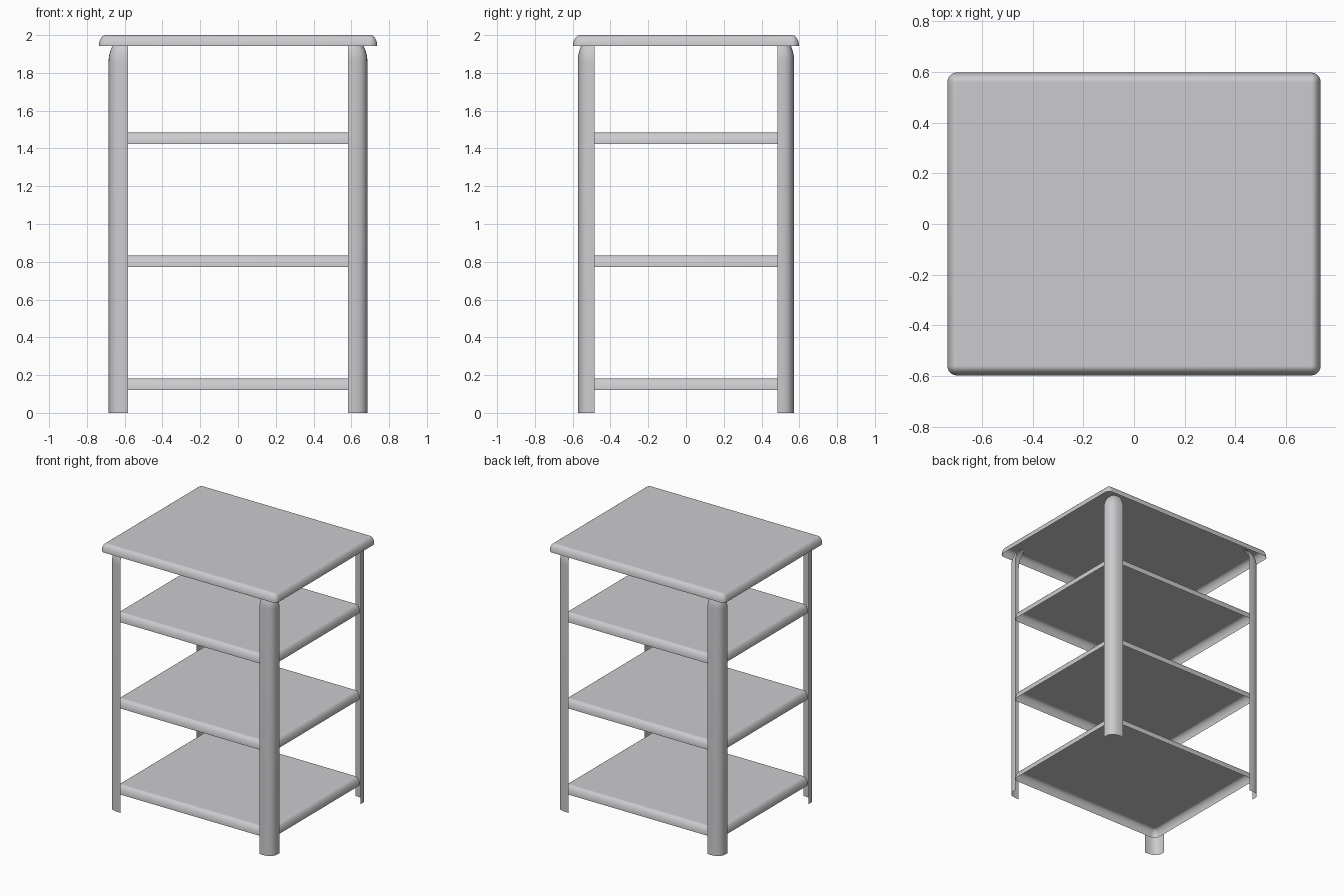
import bpy, bmesh, math

if "Cube" in bpy.data.objects:
    bpy.data.objects.remove(bpy.data.objects["Cube"])

grey = bpy.data.materials.new("light_grey")
grey.diffuse_color = (0.6, 0.6, 0.62, 1)
grey.use_nodes = True
grey.node_tree.nodes["Principled BSDF"].inputs["Base Color"].default_value = grey.diffuse_color


def loft(name, rows, closed, cap=False, flip=False):
    """Skin a stack of point rows into an open shell."""
    bm = bmesh.new()
    vs = [[bm.verts.new(p) for p in row] for row in rows]
    for low, high in zip(vs, vs[1:]):
        n = len(low)
        for i in range(n if closed else n - 1):
            j = (i + 1) % n
            bm.faces.new((low[i], low[j], high[j], high[i]))
    for f in bm.faces:
        f.smooth = True
    if cap:
        bm.faces.new(vs[-1])
    bmesh.ops.remove_doubles(bm, verts=bm.verts[:], dist=0.0002)
    if flip:
        bmesh.ops.reverse_faces(bm, faces=bm.faces[:])
    me = bpy.data.meshes.new(name)
    bm.to_mesh(me)
    bm.free()
    me.materials.append(grey)
    ob = bpy.data.objects.new(name, me)
    bpy.context.collection.objects.link(ob)
    return ob


def rounded_rect(hx, hy, r, z, seg=6):
    pts = []
    for k, (sx, sy) in enumerate(((1, 1), (-1, 1), (-1, -1), (1, -1))):
        for i in range(seg + 1):
            a = math.pi / 2 * (k + i / seg)
            pts.append((sx * (hx - r) + r * math.cos(a),
                        sy * (hy - r) + r * math.sin(a), z))
    return pts


def pan(name, hx, hy, z0, z1, edge=0.036, steps=10):
    """Board open underneath, with a rounded-over edge."""
    rows = []
    for i in range(steps + 1):
        t = math.pi / 2 * i / steps
        inset = edge * (1 - math.cos(t))
        rows.append(rounded_rect(hx - inset, hy - inset, edge + 0.002 - inset,
                                 z0 + (z1 - z0) * math.sin(t)))
    loft(name, rows, closed=True, cap=True)


def post(name, sx, sy):
    """Corner shell: rounded quarter section with a domed top."""
    x0, y0, a, b = 0.582, 0.485, 0.103, 0.088
    section = []
    for i in range(17):
        t = math.pi / 2 * i / 16
        section.append((a * max(math.cos(t), 0) ** (2 / 3),
                        b * max(math.sin(t), 0) ** (2 / 3)))
    levels = [(0, 1)]
    for i in range(13):
        t = math.pi / 2 * i / 12
        levels.append((1.86 + 0.138 * math.sin(t), math.cos(t)))
    rows = [[(sx * (x0 + u * s), sy * (y0 + v * s), z) for u, v in section]
            for z, s in levels]
    loft(name, rows, closed=False, flip=sx * sy < 0)


# Top board and three shelves
pan("top_board", 0.737, 0.598, 1.942, 2.0)
for label, z in (("lower", 0.122), ("middle", 0.772), ("upper", 1.423)):
    pan(label + "_shelf", 0.655, 0.545, z, z + 0.061)

# Four corner posts
for side, sx in (("left", -1), ("right", 1)):
    for end, sy in (("front", -1), ("back", 1)):
        post(f"{end}_{side}_post", sx, sy)
